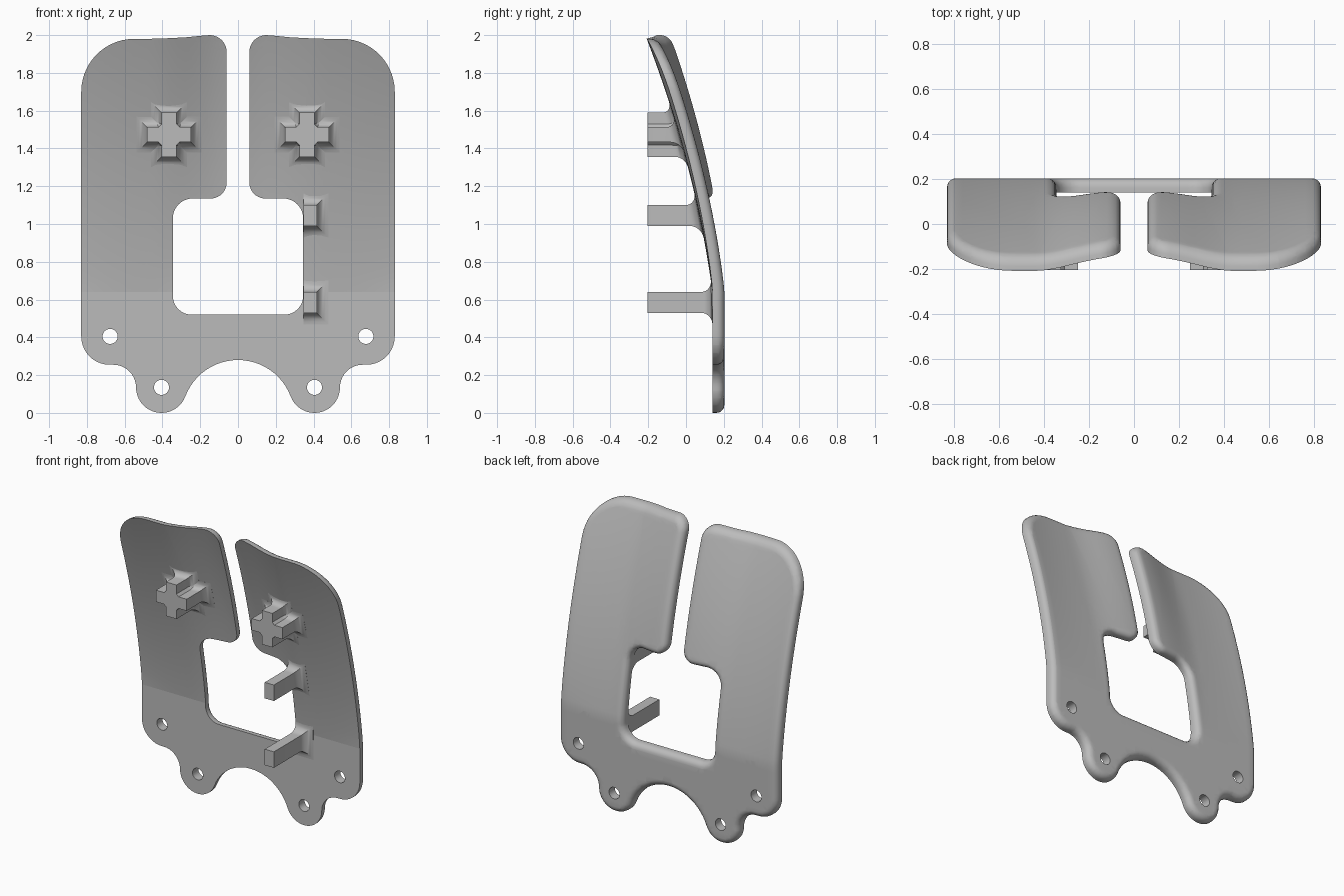
import bpy, bmesh, math
from mathutils import Vector

cube = bpy.data.objects.get("Cube")
if cube:
    bpy.data.objects.remove(cube, do_unlink=True)

grey = bpy.data.materials.new("plain_grey")
grey.use_nodes = True
colour = (0.5, 0.5, 0.5, 1)
grey.diffuse_color = colour
grey.node_tree.nodes["Principled BSDF"].inputs["Base Color"].default_value = colour

THICK = 0.063      # plate thickness
ROUND = 0.042      # rounding of the rear rim
BEND = 0.64        # height where the plate starts to lean forward
TIP = -0.205       # front end of all pegs


def smoothstep(t):
    t = min(max(t, 0), 1)
    return t * t * (3 - 2 * t)


def front(x, z):
    """Depth of the plate's front surface."""
    d = max(z - BEND, 0)
    x = abs(x)
    inner = 0.057 * smoothstep((0.45 - x) / 0.37)
    outer = 0.02 * (max(x - 0.5, 0) / 0.33) ** 2
    return 0.14 - 0.135 * d - 0.093 * d * d + (inner + outer) * d ** 0.6


def arc(cx, cz, r, a0, a1, n=10):
    angles = [math.radians(a0 + (a1 - a0) * i / n) for i in range(n + 1)]
    return [(cx + r * math.cos(a), cz + r * math.sin(a)) for a in angles]


def offset(points, dist):
    """Move a counter-clockwise outline outwards with mitred corners."""
    result = []
    for i, p in enumerate(points):
        p = Vector(p)
        e0 = (p - Vector(points[i - 1])).normalized()
        e1 = (Vector(points[(i + 1) % len(points)]) - p).normalized()
        n0, n1 = Vector((e0.y, -e0.x)), Vector((e1.y, -e1.x))
        result.append(tuple(p + (n0 + n1) * dist / (1 + n0.dot(n1))))
    return result


def add_ring(bm, points, depth):
    return [bm.verts.new((x, depth(x, z) if callable(depth) else depth, z)) for x, z in points]


def bridge(bm, a, b):
    for i in range(len(a)):
        bm.faces.new((a[i - 1], a[i], b[i], b[i - 1]))


def finish(bm, name):
    bmesh.ops.recalc_face_normals(bm, faces=bm.faces)
    mesh = bpy.data.meshes.new(name)
    bm.to_mesh(mesh)
    bm.free()
    mesh.materials.append(grey)
    obj = bpy.data.objects.new(name, mesh)
    bpy.context.collection.objects.link(obj)
    bpy.ops.object.select_all(action="DESELECT")
    obj.select_set(True)
    bpy.context.view_layer.objects.active = obj
    bpy.ops.object.shade_smooth_by_angle(angle=math.radians(32))
    return obj


# Half outline of the plate, from the bottom notch round to the window sill
half = arc(0, -0.018, 0.298, 90, 20.7, 12)
half += arc(0.405, 0.135, 0.135, 200.7, 360, 18)[1:]
half += arc(0.66, 0.135, 0.12, 180, 90)[1:]
half += arc(0.68, 0.405, 0.15, 270, 360)
half += arc(0.55, 1.70, 0.28, 0, 90, 14)
half += [(0.42, 1.981), (0.28, 1.988), (0.2, 1.996)]
half += arc(0.15, 1.91, 0.09, 90, 180)
half += arc(0.145, 1.22, 0.085, 180, 270)
half += arc(0.24, 1.03, 0.105, 90, 0)
half += arc(0.245, 0.62, 0.1, 0, -90)
half += [(0, 0.52)]
outline = half + [(-x, z) for x, z in half[-2:0:-1]]

# Flat plate with a sharp front rim and a rounded rear rim
bm = bmesh.new()
rings = [add_ring(bm, outline, 0)]
for i in range(6):
    a = math.radians(90 * i / 5)
    rings.append(add_ring(bm, offset(outline, -ROUND * (1 - math.cos(a))),
                          THICK - ROUND * (1 - math.sin(a))))
for a, b in zip(rings, rings[1:]):
    bridge(bm, a, b)
caps = [[rings[0]], [rings[-1]]]

# Screw holes
for side in (-1, 1):
    for cx, cz in ((0.405, 0.135), (0.677, 0.405)):
        circle = arc(side * cx, cz, 0.04, 0, 360, 24)[:-1]
        a, b = add_ring(bm, circle, 0), add_ring(bm, circle, THICK)
        bridge(bm, a, b)
        caps[0].append(a)
        caps[1].append(b)
for loops in caps:
    edges = [bm.edges.get((l[i - 1], l[i])) for l in loops for i in range(len(l))]
    bmesh.ops.triangle_fill(bm, edges=edges, use_beauty=True)

# Slice into a grid so the plate can bend
STEP = 0.04
cuts = [((i * STEP, 0, 0), (1, 0, 0)) for i in range(-20, 21)]
cuts += [((0, 0, i * STEP), (0, 0, 1)) for i in range(1, 50)]
for co, no in cuts:
    bmesh.ops.bisect_plane(bm, geom=bm.verts[:] + bm.edges[:] + bm.faces[:],
                           dist=1e-5, plane_co=co, plane_no=no)
# Crisp crease across the front where the lean begins
for e in bm.edges:
    if all(abs(v.co.z - BEND) < 1e-3 and abs(v.co.y) < 1e-3 for v in e.verts):
        e.smooth = False
bmesh.ops.recalc_face_normals(bm, faces=bm.faces)
for v in bm.verts:
    v.co.y += front(v.co.x, v.co.z)
finish(bm, "back_plate")


def peg(name, section, radius, min_x=-9):
    """Straight peg that flares into the plate with a fillet."""
    bm = bmesh.new()
    rings = [add_ring(bm, section, TIP)]
    bm.faces.new(rings[0])
    for i in range(8):
        a = math.radians(90 * (1 - i / 7))
        flare = offset(section, radius * (1 - math.sin(a)))
        flare = [(max(x, min_x), z) for x, z in flare]
        gap = radius * (1 - math.cos(a))
        rings.append(add_ring(bm, flare, lambda x, z: front(x, z) - gap))
    rings.append(add_ring(bm, flare, lambda x, z: front(x, z) + 0.012))
    bm.faces.new(rings[-1])
    for a, b in zip(rings, rings[1:]):
        bridge(bm, a, b)
    finish(bm, name)


# Cross-shaped pegs on the two upper panels
ARM, REACH, CUT = 0.04, 0.117, 0.056
quarter = [(REACH, -ARM), (REACH, ARM), (CUT, ARM), (ARM, CUT)]
cross = []
for c, s in ((1, 0), (0, 1), (-1, 0), (0, -1)):
    cross += [(c * x - s * z, s * x + c * z) for x, z in quarter]
for name, cx in (("left_cross_peg", 0.365), ("right_cross_peg", -0.365)):
    peg(name, [(cx + x, 1.473 + z) for x, z in cross], 0.055)

# Square pegs beside the window
for name, z in (("lower_square_peg", 0.53), ("upper_square_peg", 0.99)):
    peg(name, [(0.347, z), (0.417, z), (0.417, z + 0.11), (0.347, z + 0.11)], 0.062, 0.347)
